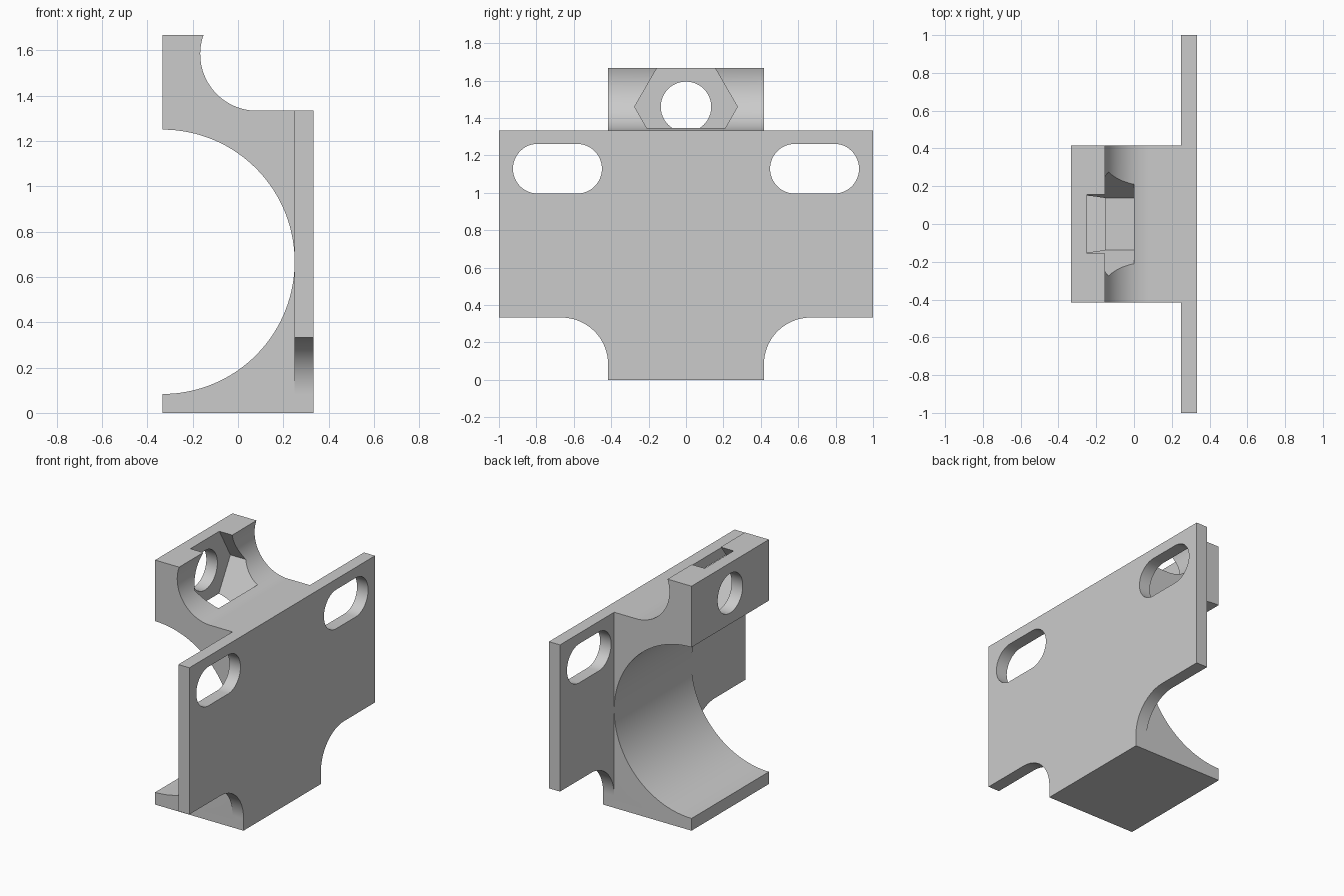
import bpy, bmesh
from math import sin, cos, pi, radians
from mathutils import Vector

cube = bpy.data.objects.get("Cube")
if cube:
    bpy.data.objects.remove(cube, do_unlink=True)

U = 1 / 12  # design module

grey = bpy.data.materials.new("plain grey")
grey.use_nodes = True
colour = (0.6, 0.6, 0.6, 1)
grey.diffuse_color = colour
grey.node_tree.nodes["Principled BSDF"].inputs["Base Color"].default_value = colour


def arc(cx, cz, r, start, end, n=24):
    """Points on an arc, angles in degrees."""
    steps = [radians(start + (end - start) * i / n) for i in range(n + 1)]
    return [(cx + r * cos(a), cz + r * sin(a)) for a in steps]


def prism(name, outline, axis, low, high):
    """Extrude a closed outline along x (outline in y, z) or y (outline in x, z)."""
    def place(a, b, d):
        return (d, a, b) if axis == "x" else (a, d, b)
    bm = bmesh.new()
    face = bm.faces.new([bm.verts.new(place(a, b, low)) for a, b in outline])
    out = bmesh.ops.extrude_face_region(bm, geom=[face])
    moved = [v for v in out["geom"] if isinstance(v, bmesh.types.BMVert)]
    bmesh.ops.translate(bm, verts=moved, vec=Vector(place(0, 0, high - low)))
    bmesh.ops.recalc_face_normals(bm, faces=bm.faces)
    mesh = bpy.data.meshes.new(name)
    bm.to_mesh(mesh)
    bm.free()
    mesh.materials.append(grey)
    obj = bpy.data.objects.new(name, mesh)
    bpy.context.collection.objects.link(obj)
    return obj


def combine(target, tool, operation):
    """Apply an exact boolean and drop the helper."""
    tool.hide_render = True
    mod = target.modifiers.new(operation, "BOOLEAN")
    mod.operation = operation
    mod.solver = "EXACT"
    mod.object = tool
    bpy.context.view_layer.objects.active = target
    bpy.ops.object.modifier_apply(modifier=mod.name)
    bpy.data.objects.remove(tool, do_unlink=True)


# Clamp block: round cradle below, concave shoulder above
profile = [(-4 * U, 0), (4 * U, 0), (4 * U, 16 * U)]
profile += arc(U, 19 * U, 3 * U, 270, 180 - 19.47, 36)
profile += [(-4 * U, 20 * U)]
profile += arc(-4 * U, 8 * U, 7 * U, 90, -90, 63)
bracket = prism("clamp_bracket", profile, "y", -5 * U, 5 * U)

# Mounting plate with two concave lower corners
half = [(12 * U, 16 * U), (12 * U, 4 * U)]
half += arc(8 * U, U, 3 * U, 90, 180)
half += [(5 * U, 0)]
outline = half + [(-y, z) for y, z in reversed(half)]
combine(bracket, prism("mounting_plate", outline, "x", 3 * U, 4 * U), "UNION")

# Slotted holes at both ends of the plate
for side in (-1, 1):
    slot = arc(side * 0.6875 + 0.105, 1.129, 0.133, -90, 90)
    slot += arc(side * 0.6875 - 0.105, 1.129, 0.133, 90, 270)
    combine(bracket, prism("slot_cutter", slot, "x", 0.2, 0.4), "DIFFERENCE")

# Hexagonal nut pocket and the bolt hole behind it
BOLT_Z = 1.46
nut = arc(0, BOLT_Z, 0.275, 0, 300, 5)
combine(bracket, prism("nut_cutter", nut, "x", -3 * U, 0), "DIFFERENCE")
bolt = arc(0, BOLT_Z, 0.135, 0, 352.5, 47)
combine(bracket, prism("bolt_cutter", bolt, "x", -0.5, -0.2), "DIFFERENCE")

# Smooth curved walls, keep machined edges sharp
bpy.ops.object.select_all(action="DESELECT")
bracket.select_set(True)
bpy.context.view_layer.objects.active = bracket
bpy.ops.object.shade_smooth_by_angle(angle=radians(25))
